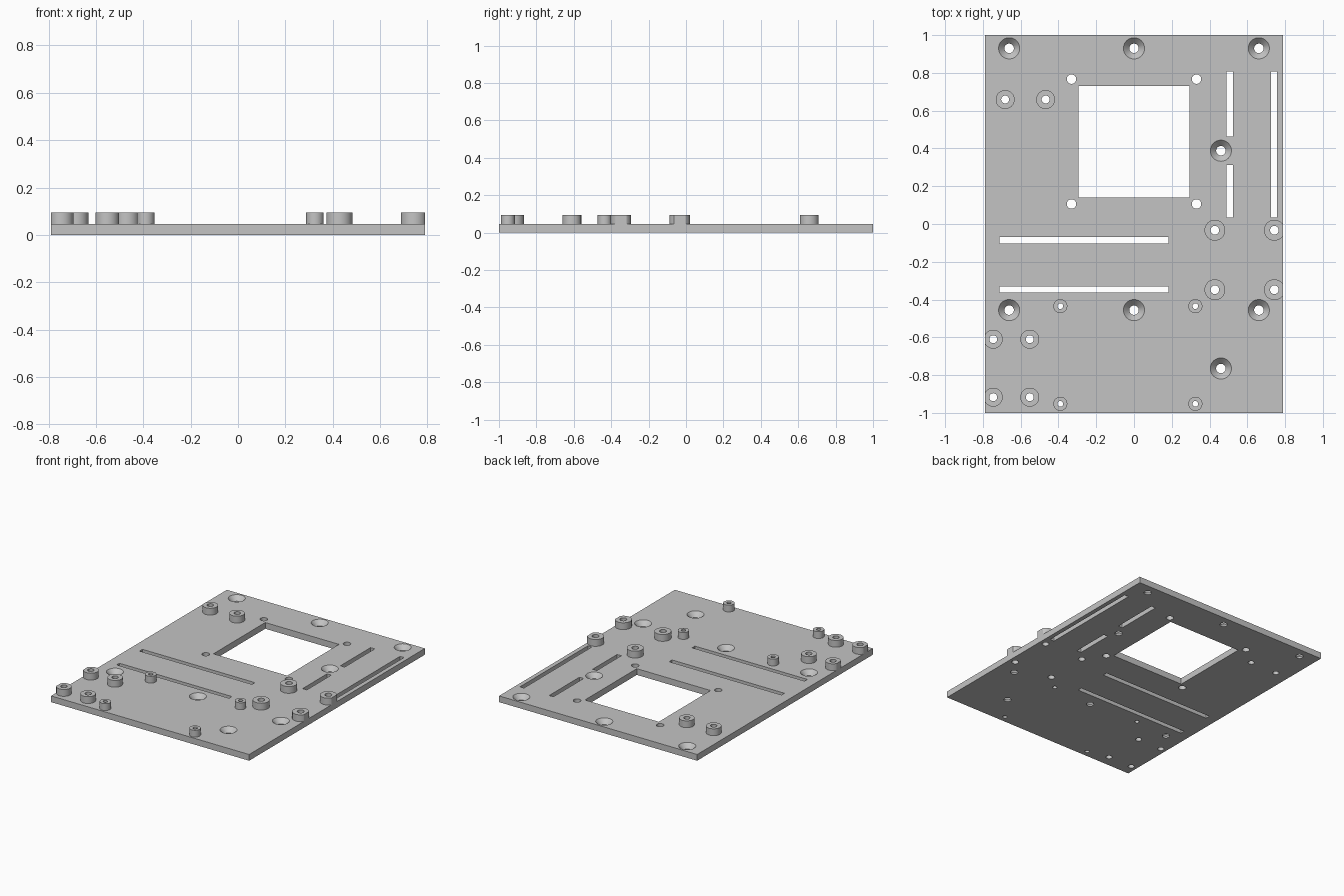
import bpy
import bmesh
from math import cos, sin, tau

if "Cube" in bpy.data.objects:
    bpy.data.objects.remove(bpy.data.objects["Cube"], do_unlink=True)

HALF_W, HALF_L = 0.789, 1.0
TOP, BOSS_TOP = 0.045, 0.094
SIDES = 40

grey = bpy.data.materials.new("plain grey")
grey.use_nodes = True
colour = (0.55, 0.55, 0.55, 1)
grey.diffuse_color = colour
grey.node_tree.nodes["Principled BSDF"].inputs["Base Color"].default_value = colour


def box(bm, x0, x1, y0, y1, z0, z1):
    verts = bmesh.ops.create_cube(bm, size=1)["verts"]
    for v in verts:
        v.co.x = x1 if v.co.x > 0 else x0
        v.co.y = y1 if v.co.y > 0 else y0
        v.co.z = z1 if v.co.z > 0 else z0


def lathe(bm, x, y, profile, closed):
    """Spin (radius, z) points; closed joins last to first, otherwise cap both ends."""
    rings = [[bm.verts.new((x + r * cos(tau * i / SIDES), y + r * sin(tau * i / SIDES), z))
              for i in range(SIDES)] for r, z in profile]
    pairs = list(zip(rings, rings[1:]))
    if closed:
        pairs.append((rings[-1], rings[0]))
    else:
        bm.faces.new(rings[0][::-1])
        bm.faces.new(rings[-1])
    for a, b in pairs:
        for i in range(SIDES):
            j = (i + 1) % SIDES
            bm.faces.new((a[i], a[j], b[j], b[i]))


def make_object(name, bm):
    bmesh.ops.recalc_face_normals(bm, faces=bm.faces)
    mesh = bpy.data.meshes.new(name)
    bm.to_mesh(mesh)
    bm.free()
    mesh.materials.append(grey)
    obj = bpy.data.objects.new(name, mesh)
    bpy.context.collection.objects.link(obj)
    return obj


def smooth(obj):
    bpy.ops.object.select_all(action="DESELECT")
    obj.select_set(True)
    bpy.context.view_layer.objects.active = obj
    bpy.ops.object.shade_smooth_by_angle(angle=0.52)


def grid(xs, ys):
    return [(x, y) for x in xs for y in ys]


# Positions of the screw holes and standoffs
countersinks = grid((-0.661, 0, 0.661), (0.93, -0.456)) + grid((0.46,), (0.388, -0.765))
plain_holes = grid((-0.331, 0.331), (0.767, 0.106))
standoffs = {  # outer radius, hole radius, centres
    "rear_standoff": (0.05, 0.021, grid((-0.682, -0.468), (0.659,))),
    "right_standoff": (0.05, 0.021, grid((-0.745, -0.552), (-0.61, -0.917))),
    "left_standoff": (0.055, 0.023, grid((0.428, 0.743), (-0.033, -0.348))),
    "small_standoff": (0.037, 0.015, grid((-0.39, 0.325), (-0.435, -0.952))),
}

# Base plate
bm = bmesh.new()
box(bm, -HALF_W, HALF_W, -HALF_L, HALF_L, 0, TOP)
plate = make_object("base_plate", bm)

# Cutter: window, slots and every through hole
LOW, HIGH = -0.05, 0.1
bm = bmesh.new()
box(bm, -0.294, 0.294, 0.14, 0.73, LOW, HIGH)
for x0, x1, y0, y1 in ((0.491, 0.525, 0.463, 0.807), (0.491, 0.525, 0.034, 0.313),
                       (0.726, 0.758, 0.034, 0.807),
                       (-0.713, 0.183, -0.102, -0.069), (-0.713, 0.183, -0.363, -0.331)):
    box(bm, x0, x1, y0, y1, LOW, HIGH)
for x, y in countersinks:
    lathe(bm, x, y, [(0.025, LOW), (0.025, 0.012), (0.056, TOP), (0.056, HIGH)], False)
for x, y in plain_holes:
    lathe(bm, x, y, [(0.025, LOW), (0.025, HIGH)], False)
for outer, inner, centres in standoffs.values():
    for x, y in centres:
        lathe(bm, x, y, [(inner, LOW), (inner, HIGH)], False)
cutter = make_object("hole_cutter", bm)
cutter.hide_render = True

# Cut the plate, then drop the cutter
cut = plate.modifiers.new("holes", "BOOLEAN")
cut.operation = "DIFFERENCE"
cut.solver = "EXACT"
cut.object = cutter
bpy.context.view_layer.update()
result = bpy.data.meshes.new_from_object(
    plate.evaluated_get(bpy.context.evaluated_depsgraph_get()))
plate.modifiers.clear()
plate.data = result
bpy.data.objects.remove(cutter, do_unlink=True)
smooth(plate)

# Hollow standoffs, trimmed flush with the plate edges
for name, (outer, inner, centres) in standoffs.items():
    for n, (x, y) in enumerate(centres, 1):
        bm = bmesh.new()
        lathe(bm, x, y, [(outer, TOP), (outer, BOSS_TOP), (inner, BOSS_TOP), (inner, TOP)], True)
        if abs(x) + outer > HALF_W:
            side = 1 if x > 0 else -1
            bmesh.ops.bisect_plane(bm, geom=bm.verts[:] + bm.edges[:] + bm.faces[:],
                                   plane_co=(side * HALF_W, 0, 0), plane_no=(side, 0, 0),
                                   clear_outer=True)
            bmesh.ops.holes_fill(bm, edges=[e for e in bm.edges if e.is_boundary])
        smooth(make_object(f"{name}_{n}", bm))
